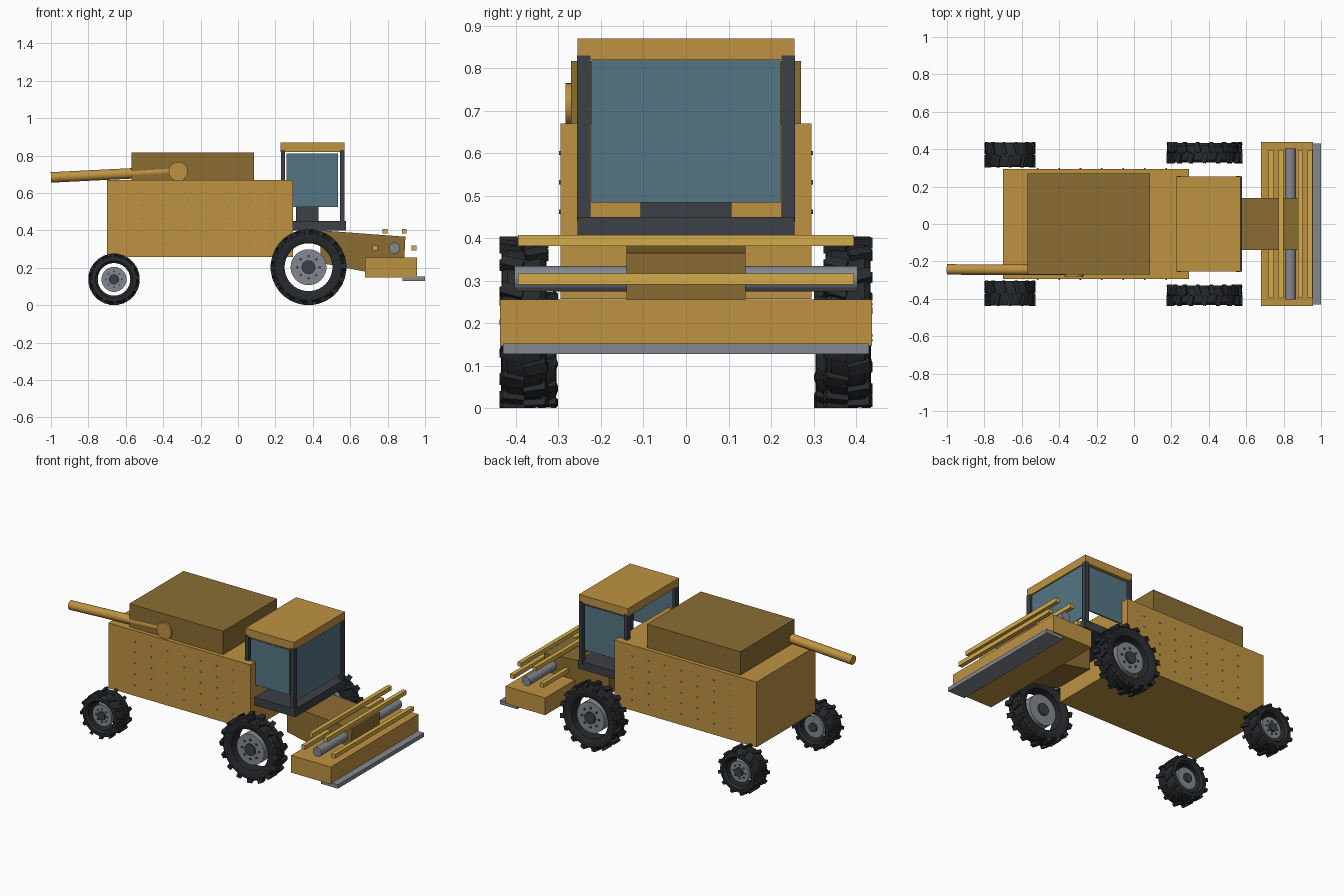
import bpy, bmesh, math
from mathutils import Vector, Matrix

if "Cube" in bpy.data.objects:
    bpy.data.objects.remove(bpy.data.objects["Cube"])


def material(name, rgb):
    m = bpy.data.materials.new(name)
    m.diffuse_color = (*rgb, 1)
    m.use_nodes = True
    m.node_tree.nodes["Principled BSDF"].inputs["Base Color"].default_value = m.diffuse_color
    return m


GOLD = material("gold_paint", (0.52, 0.29, 0.055))
BRIGHT = material("bright_gold", (0.66, 0.41, 0.07))
BROWN = material("dark_gold", (0.26, 0.155, 0.033))
DARK = material("dark_trim", (0.045, 0.05, 0.06))
RUBBER = material("rubber", (0.02, 0.023, 0.026))
STEEL = material("steel", (0.23, 0.25, 0.28))
GLASS = material("glass", (0.09, 0.18, 0.23))


def finish(name, bm, mat, smooth=False):
    bmesh.ops.recalc_face_normals(bm, faces=bm.faces[:])
    me = bpy.data.meshes.new(name)
    bm.to_mesh(me)
    bm.free()
    me.materials.append(mat)
    ob = bpy.data.objects.new(name, me)
    bpy.context.collection.objects.link(ob)
    if smooth:
        bpy.ops.object.select_all(action='DESELECT')
        ob.select_set(True)
        bpy.context.view_layer.objects.active = ob
        bpy.ops.object.shade_smooth_by_angle(angle=math.radians(35))
    return ob


def box(name, x, y, z, mat):
    """Box from (min, max) ranges."""
    bm = bmesh.new()
    size = [b - a for a, b in (x, y, z)]
    mid = [(a + b) / 2 for a, b in (x, y, z)]
    bmesh.ops.create_cube(bm, size=1, matrix=Matrix.Translation(mid) @ Matrix.Diagonal((*size, 1)))
    return finish(name, bm, mat)


def add_rod(bm, a, b, r, seg):
    a, b = Vector(a), Vector(b)
    rot = (b - a).to_track_quat('Z', 'Y').to_matrix().to_4x4()
    bmesh.ops.create_cone(bm, cap_ends=True, segments=seg, radius1=r, radius2=r,
                          depth=(b - a).length, matrix=Matrix.Translation((a + b) / 2) @ rot)


def rod(name, a, b, r, mat, seg=24):
    bm = bmesh.new()
    add_rod(bm, a, b, r, seg)
    return finish(name, bm, mat, True)


def wheel(name, cx, cy, r, w, hole, disc, hub, lugs):
    out = 1 if cy > 0 else -1
    h, base = w / 2, r * 0.93
    # tyre carcass: closed section spun around the axle
    prof = [(hole, -h * .75), (hole + .3 * (base - hole), -h * .95), (base * .94, -h * .92), (base, -h * .7),
            (base, h * .7), (base * .94, h * .92), (hole + .3 * (base - hole), h * .95), (hole, h * .75)]
    bm = bmesh.new()
    n = 40
    rings = []
    for i in range(n):
        t = 2 * math.pi * i / n
        rings.append([bm.verts.new((cx + p * math.cos(t), cy + q, r + p * math.sin(t))) for p, q in prof])
    for i in range(n):
        A, B = rings[i], rings[(i + 1) % n]
        for j in range(len(prof)):
            k = (j + 1) % len(prof)
            bm.faces.new((A[j], A[k], B[k], B[j]))
    finish(name + "_tyre", bm, RUBBER, True)
    # slanted tread lugs, two staggered rows
    bm = bmesh.new()
    depth = r * 0.12
    for i in range(lugs * 2):
        s = 1 if i % 2 else -1
        m = (Matrix.Translation((cx, cy, r)) @ Matrix.Rotation(math.pi * i / lugs, 4, 'Y')
             @ Matrix.Translation((0, s * h * .5, r - depth / 2 - .001))
             @ Matrix.Rotation(s * math.radians(16), 4, 'Z')
             @ Matrix.Diagonal((r * .14, h * .95, depth, 1)))
        bmesh.ops.create_cube(bm, size=1, matrix=m)
    finish(name + "_lugs", bm, RUBBER)
    # rim disc, hub and bolts
    rod(name + "_rim", (cx, cy - h * .6, r), (cx, cy + h * .6, r), disc, STEEL, 32)
    rod(name + "_hub", (cx, cy - h * .75, r), (cx, cy + h * .8, r), hub, DARK, 16)
    bm = bmesh.new()
    for i in range(8):
        t = math.pi * i / 4
        x, z = cx + disc * .62 * math.cos(t), r + disc * .62 * math.sin(t)
        add_rod(bm, (x, cy + out * h * .55, z), (x, cy + out * h * .68, z), disc * .08, 6)
    finish(name + "_bolts", bm, DARK)


# Body and grain tank
box("body", (-.70, .295), (-.295, .295), (.258, .67), GOLD)
box("grain_tank", (-.57, .085), (-.27, .27), (.66, .817), BROWN)

# Rivets on both flanks
bm = bmesh.new()
for s in (-1, 1):
    for i in range(7):
        for j in range(5):
            x, z = -.515 + i * .1145, .325 + j * .069
            add_rod(bm, (x, s * .292, z), (x, s * .299, z), .005, 6)
finish("body_rivets", bm, STEEL)

# Unloading auger with pivot
rod("auger_tube", (-1, -.243, .683), (-.32, -.246, .717), .028, GOLD)
rod("auger_pivot", (-.32, -.21, .715), (-.32, -.283, .715), .051, GOLD)

# Cab
box("cab_floor", (.29, .578), (-.255, .255), (.40, .45), DARK)
box("cab_roof", (.228, .57), (-.255, .255), (.82, .87), GOLD)
box("seat", (.31, .43), (-.107, .107), (.45, .53), DARK)
box("windscreen", (.553, .561), (-.222, .222), (.485, .82), GLASS)
for s, side in ((-1, "right"), (1, "left")):
    ys = sorted((s * .225, s * .257))
    box("front_pillar_" + side, (.546, .57), ys, (.44, .83), DARK)
    box("rear_pillar_" + side, (.23, .252), ys, (.44, .83), DARK)
    box("side_window_" + side, (.26, .535), sorted((s * .24, s * .248)), (.525, .81), GLASS)

# Feeder house: tapered side profile extruded across
bm = bmesh.new()
prof = [(.44, .40), (.895, .366), (.885, .16), (.677, .18), (.44, .226)]
face = bm.faces.new([bm.verts.new((x, -.14, z)) for x, z in prof])
ext = bmesh.ops.extrude_face_region(bm, geom=[face])
bmesh.ops.translate(bm, vec=(0, .28, 0), verts=[v for v in ext['geom'] if isinstance(v, bmesh.types.BMVert)])
finish("feeder_house", bm, BROWN)

# Header, cutter bar and reel
box("header", (.678, .956), (-.438, .438), (.147, .256), GOLD)
box("cutter_bar", (.88, 1.0), (-.43, .43), (.128, .153), STEEL)
rod("reel_shaft", (.836, -.403, .305), (.836, .403, .305), .03, STEEL)
for i in range(6):
    t = math.pi * i / 3
    x, z = .837 + .104 * math.cos(t), .305 + .104 * math.sin(t)
    box(f"reel_bar_{i}", (x - .013, x + .013), (-.395, .395), (z - .013, z + .013), BRIGHT)

# Wheels, mirrored left and right
for s, side in ((-1, "right"), (1, "left")):
    wheel("front_wheel_" + side, .377, s * .381, .203, .112, .128, .096, .037, 16)
    wheel("rear_wheel_" + side, -.663, s * .37, .138, .138, .087, .067, .027, 12)
